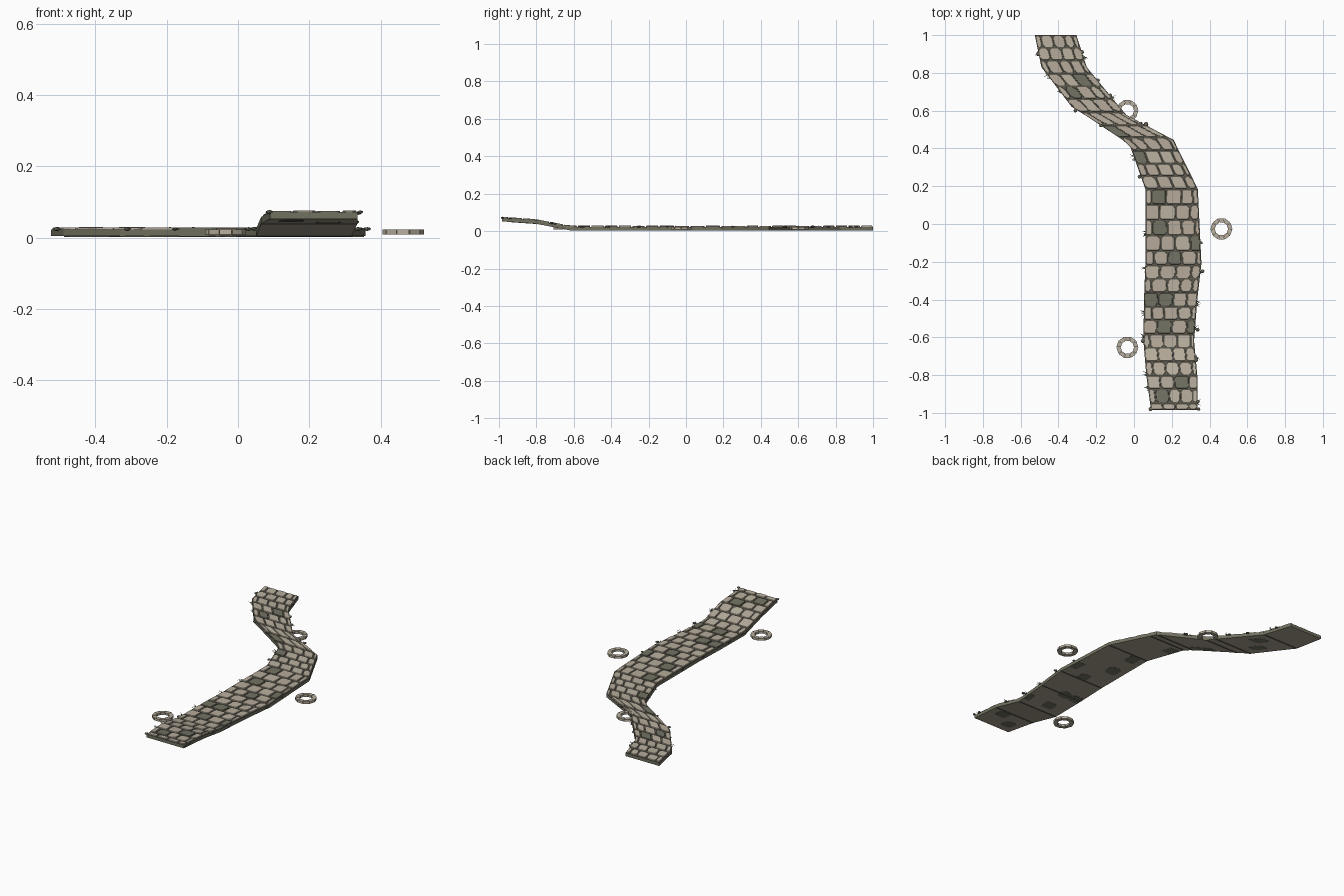
import bpy, bmesh, math, random
from mathutils import Vector

random.seed(4)
if "Cube" in bpy.data.objects:
    bpy.data.objects.remove(bpy.data.objects["Cube"])


def material(name, rgb):
    m = bpy.data.materials.new(name)
    m.use_nodes = True
    m.diffuse_color = (*rgb, 1)
    m.node_tree.nodes["Principled BSDF"].inputs["Base Color"].default_value = (*rgb, 1)
    return m


STONE = material("tan stone", (0.465, 0.41, 0.325))
PALE = material("pale stone", (0.50, 0.445, 0.355))
MOSSY = material("mossy stone", (0.17, 0.168, 0.125))
MORTAR = material("dark mortar", (0.11, 0.104, 0.078))
UNDER = material("tan underside", (0.40, 0.355, 0.28))
EDGE = material("mossy slab edge", (0.17, 0.168, 0.12))
GRASS = material("dry grass", (0.115, 0.125, 0.065))


def finish(bm, name, mats):
    bmesh.ops.recalc_face_normals(bm, faces=bm.faces)
    me = bpy.data.meshes.new(name)
    bm.to_mesh(me)
    bm.free()
    for m in mats:
        me.materials.append(m)
    ob = bpy.data.objects.new(name, me)
    bpy.context.collection.objects.link(ob)


def loft(bm, rings, mat=0):
    """Closed solid through rings of points."""
    vs = [[bm.verts.new(p) for p in r] for r in rings]
    n = len(vs[0])
    faces = [bm.faces.new(vs[0]), bm.faces.new(vs[-1])]
    for a, b in zip(vs, vs[1:]):
        for i in range(n):
            j = (i + 1) % n
            faces.append(bm.faces.new((a[i], a[j], b[j], b[i])))
    for f in faces:
        f.material_index = mat


# Path course: y, left edge, right edge, slab top height
COURSE = [
    (-0.985, 0.09, 0.335, 0.071), (-0.8, 0.065, 0.335, 0.058),
    (-0.62, 0.05, 0.318, 0.023), (-0.4, 0.053, 0.335, 0.023),
    (-0.21, 0.06, 0.357, 0.023), (0.185, 0.06, 0.338, 0.023),
    (0.41, -0.02, 0.227, 0.023), (0.445, -0.06, 0.21, 0.023),
    (0.577, -0.26, -0.04, 0.023), (0.62, -0.33, -0.077, 0.023),
    (0.83, -0.49, -0.25, 0.023), (1.0, -0.525, -0.305, 0.023)]


def on_path(u, y, lift=0.0):
    """Point across the path: u runs from one edge (0) to the other (1)."""
    y = min(max(y, COURSE[0][0]), COURSE[-1][0])
    for a, b in zip(COURSE, COURSE[1:]):
        if y <= b[0]:
            break
    t = (y - a[0]) / (b[0] - a[0])
    l, r, z = (a[i] + (b[i] - a[i]) * t for i in (1, 2, 3))
    return Vector((l + (r - l) * u, y, z + lift))


# Slab: dark mortar on top, tan below, mossy on the rim
THICK = 0.019
bm = bmesh.new()
loft(bm, [[on_path(0, y), on_path(1, y), on_path(1, y, -THICK), on_path(0, y, -THICK)]
          for y, *_ in COURSE])
bmesh.ops.recalc_face_normals(bm, faces=bm.faces)
for f in bm.faces:
    f.material_index = 1 if abs(f.normal.z) < 0.5 else 0 if f.normal.z > 0 else 2
finish(bm, "path_slab", [MORTAR, EDGE, UNDER])

# Joint ribs under the slab
bm = bmesh.new()
for y, *_ in COURSE[1:-1]:
    loft(bm, [[on_path(u, y + s, -THICK + d) for s, d in
               ((-0.004, 0.002), (0.004, 0.002), (0.004, -0.002), (-0.004, -0.002))]
              for u in (0.01, 0.99)])
finish(bm, "underside_ribs", [MORTAR])

# Paving stones in running bond; mossy ones are listed as row: positions across
MOSSY_AT = {1: [0.3], 2: [0.7], 6: [0.45, 0.95], 8: [0.2, 0.45], 11: [0.55],
            12: [0.95], 13: [0.3], 15: [0.3], 18: [0.15], 20: [0.1], 23: [0.2], 24: [0.6]}
GAP = 0.0036


def row_top(row):
    """Rows are deepest on the straight middle and shallower past the bend."""
    return (-0.947 + 0.073 * min(row, 11) + 0.0823 * min(max(row - 11, 0), 4)
            + 0.068 * max(row - 15, 0))


def stone_ring(u0, u1, y0, y1, inset, cut, lift):
    """Rectangle with clipped corners laid onto the path."""
    w = 0.27
    du = inset / w
    u0, u1, y0, y1 = u0 + du, u1 - du, y0 + inset, y1 - inset
    cu, cy = min(cut / w, (u1 - u0) * 0.3), min(cut, (y1 - y0) * 0.3)
    pts = [(u0 + cu, y0), (u1 - cu, y0), (u1, y0 + cy), (u1, y1 - cy),
           (u1 - cu, y1), (u0 + cu, y1), (u0, y1 - cy), (u0, y0 + cy)]
    return [on_path(u, y, lift) for u, y in pts]


bm = bmesh.new()
for row in range(28):
    y0, y1 = max(row_top(row - 1), -0.985), min(row_top(row), 1.0)
    cuts = [0.14, 0.4, 0.67, 0.9] if row % 2 else [0.27, 0.55, 0.82]
    cuts = [0] + [c + random.uniform(-0.02, 0.02) for c in cuts] + [1]
    for a, b in zip(cuts, cuts[1:]):
        mossy = any(a <= u < b for u in MOSSY_AT.get(row, []))
        mat = 2 if mossy else random.choice((0, 0, 1))
        foot = -THICK - 0.001 if mossy else -0.003
        top = 0.005 + random.uniform(-0.001, 0.001)
        cut = random.uniform(0.004, 0.013)
        loft(bm, [stone_ring(a, b, y0, y1, GAP, cut, foot),
                  stone_ring(a, b, y0, y1, GAP, cut, top - 0.002),
                  stone_ring(a, b, y0, y1, GAP + 0.0015, cut, top)], mat)
finish(bm, "paving_stones", [STONE, PALE, MOSSY])

# Rings of wedge stones beside the path
SEGMENTS = 10
for name, cx, cy in (("front_ring", -0.035, -0.653), ("side_ring", 0.463, -0.026),
                     ("back_ring", -0.035, 0.6)):
    bm = bmesh.new()
    for i in range(SEGMENTS):
        ends = []
        for k in (i + 0.03, i + 0.97):
            a = math.tau * k / SEGMENTS
            d = Vector((math.cos(a), math.sin(a), 0))
            c = Vector((cx, cy, 0))
            ends.append([c + d * r + Vector((0, 0, z)) for r, z in
                         ((0.035, 0.009), (0.058, 0.009), (0.058, 0.0225), (0.035, 0.0225))])
        loft(bm, ends, i % 2)
    finish(bm, name, [STONE, PALE])

# Grass tufts along each edge (0 = -x edge, 1 = +x edge)
bm = bmesh.new()
TUFTS = {0: [-0.87, -0.8, -0.6, -0.47, -0.24, -0.05, 0.35, 0.7, 0.78, 0.9],
         1: [-0.95, -0.71, -0.55, -0.42, -0.25, 0.53, 0.67, 0.88]}
for side, places in TUFTS.items():
    out = 2 * side - 1
    for y in places:
        for k in range(6):
            base = on_path(side, y + random.uniform(-0.012, 0.012), -0.003)
            tip = base + Vector((out * random.uniform(0.004, 0.025),
                                 random.uniform(-0.015, 0.015), random.uniform(0.006, 0.012)))
            bm.faces.new([bm.verts.new(p) for p in
                          (base - Vector((0, 0.0025, 0)), base + Vector((0, 0.0025, 0)), tip)])
finish(bm, "edge_grass", [GRASS])

# Loose pebbles along each edge, and at the raised front corners
bm = bmesh.new()
PEBBLES = {0: [-0.98, -0.62, 0.25, 0.52, 0.6, 0.9],
           1: [-0.98, -0.94, -0.72, -0.56, -0.25, -0.1, 0.53, 0.68, 0.76, 0.91]}
for side, places in PEBBLES.items():
    for y in places:
        p = on_path(side, y, 0.001) + Vector(((2 * side - 1) * random.uniform(0, 0.015), 0, 0))
        made = bmesh.ops.create_icosphere(bm, subdivisions=1, radius=random.uniform(0.008, 0.013))
        for v in made["verts"]:
            v.co = Vector((v.co.x, v.co.y, v.co.z * 0.5)) + p
finish(bm, "edge_pebbles", [MOSSY])
